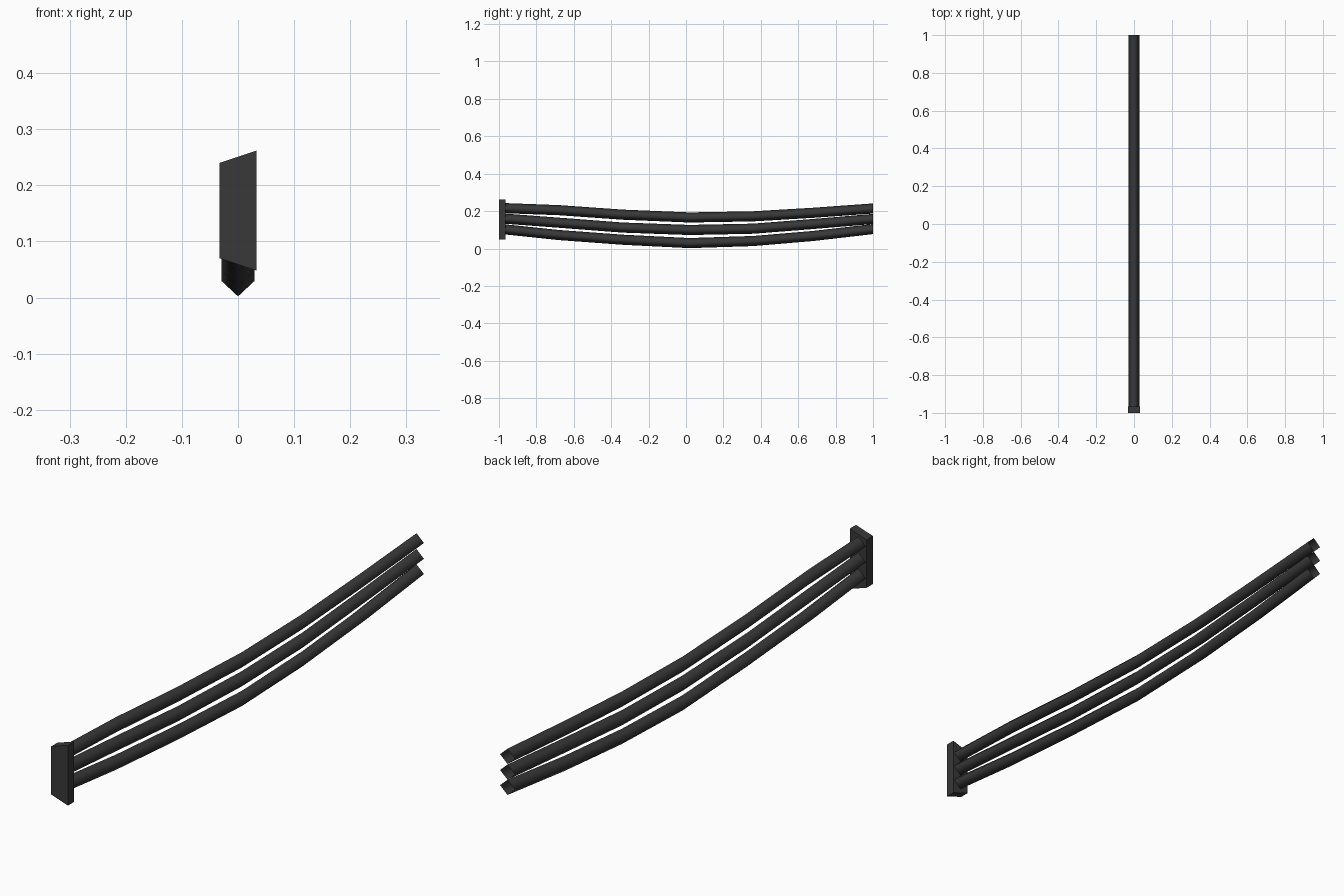
import bpy, bmesh

if "Cube" in bpy.data.objects:
    bpy.data.objects.remove(bpy.data.objects["Cube"])

mat = bpy.data.materials.new("dark rubber grey")
mat.diffuse_color = (0.04, 0.04, 0.04, 1)
mat.use_nodes = True
mat.node_tree.nodes["Principled BSDF"].inputs["Base Color"].default_value = mat.diffuse_color


def make_object(name, bm):
    bmesh.ops.recalc_face_normals(bm, faces=bm.faces)
    mesh = bpy.data.meshes.new(name)
    bm.to_mesh(mesh)
    bm.free()
    mesh.materials.append(mat)
    obj = bpy.data.objects.new(name, mesh)
    bpy.context.collection.objects.link(obj)
    return obj


# Sagging cables: open four-sided tubes swept along y
STATIONS = (-0.975, -0.68, -0.34, 0.02, 0.36, 0.68, 1.0)
HALF_W, HALF_H = 0.029, 0.027


def cable(name, heights):
    bm = bmesh.new()
    rings = []
    for y, z in zip(STATIONS, heights):
        rings.append([bm.verts.new((dx * HALF_W, y, z + dz * HALF_H))
                      for dx, dz in ((1, 0), (0, 1), (-1, 0), (0, -1))])
    for a, b in zip(rings, rings[1:]):
        for i in range(4):
            j = (i + 1) % 4
            bm.faces.new((a[i], a[j], b[j], b[i]))
    for f in bm.faces:
        f.smooth = True
    make_object(name, bm)


cable("upper_cable", (0.216, 0.205, 0.181, 0.166, 0.172, 0.191, 0.214))
cable("middle_cable", (0.160, 0.138, 0.112, 0.099, 0.106, 0.131, 0.158))
cable("lower_cable", (0.103, 0.072, 0.047, 0.029, 0.040, 0.067, 0.104))

# End plate with slanted top and bottom edges
bm = bmesh.new()
profile = ((-0.033, 0.07), (0.033, 0.048), (0.033, 0.262), (-0.033, 0.24))
face = bm.faces.new([bm.verts.new((x, -1.0, z)) for x, z in profile])
ext = bmesh.ops.extrude_face_region(bm, geom=[face])
for v in ext["geom"]:
    if isinstance(v, bmesh.types.BMVert):
        v.co.y += 0.035
if len(bm.faces) < 6:
    bm.faces.new([v for v in bm.verts if v.co.y < -0.99])
make_object("end_plate", bm)
